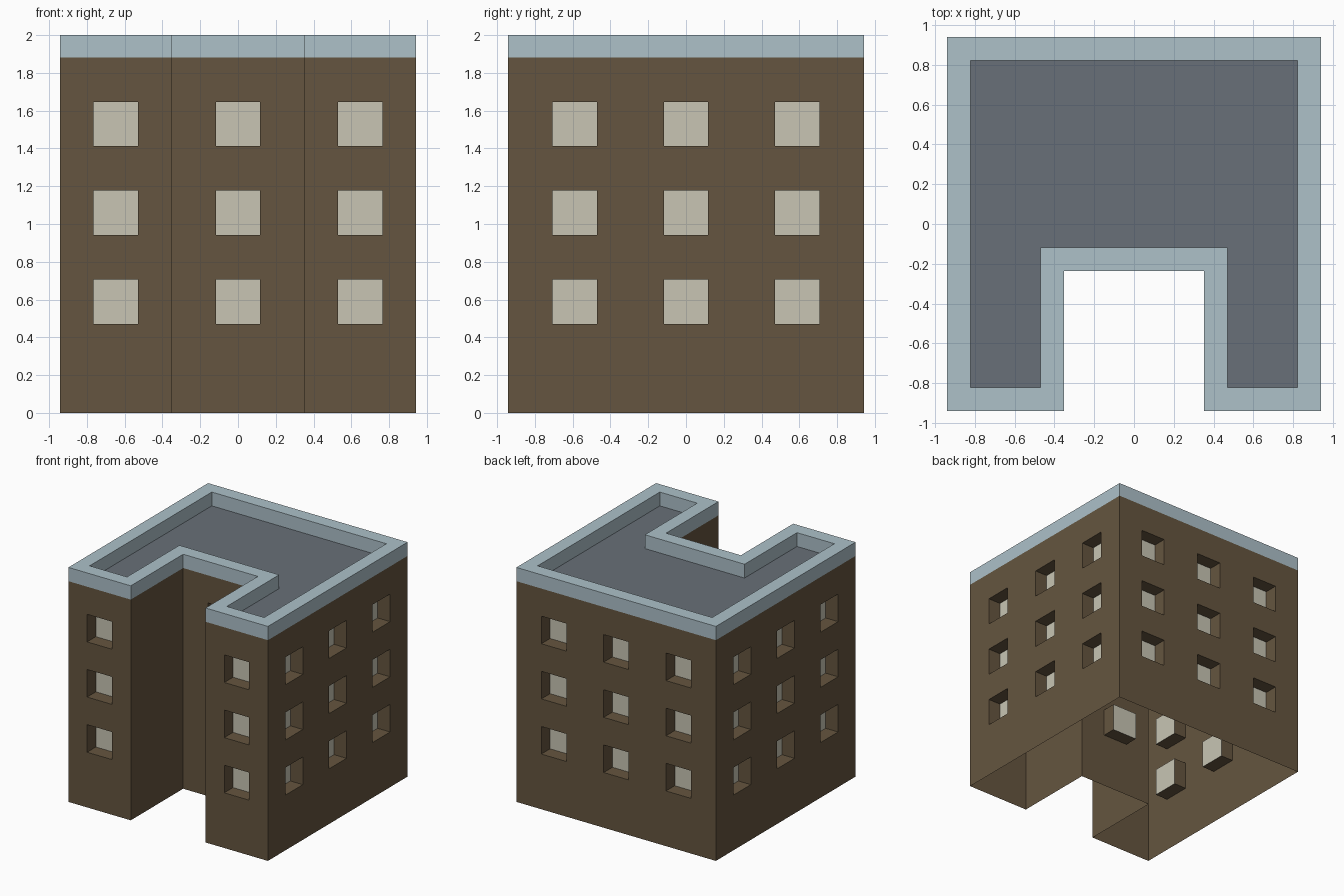
import bpy, bmesh
from mathutils import Vector

if "Cube" in bpy.data.objects:
    bpy.data.objects.remove(bpy.data.objects["Cube"])

U = 2 / 17                      # building module: 16 wide, 17 high
WALL_TOP, TOP, DEPTH = 16, 17, 1


def material(name, rgb):
    m = bpy.data.materials.new(name)
    m.diffuse_color = (*rgb, 1)
    m.use_nodes = True
    m.node_tree.nodes["Principled BSDF"].inputs["Base Color"].default_value = m.diffuse_color
    return m


def make(name, faces, mat):
    """Object from a list of polygons given in module units."""
    bm = bmesh.new()
    for pts in faces:
        bm.faces.new([bm.verts.new(Vector(p) * U) for p in pts])
    bmesh.ops.remove_doubles(bm, verts=bm.verts, dist=1e-4)
    me = bpy.data.meshes.new(name)
    bm.to_mesh(me)
    bm.free()
    me.materials.append(mat)
    ob = bpy.data.objects.new(name, me)
    bpy.context.collection.objects.link(ob)


brown = material("brown wall", (0.130, 0.091, 0.050))
cream = material("cream window", (0.578, 0.558, 0.456))
pale = material("pale blue parapet", (0.418, 0.533, 0.584))
grey = material("grey roof", (0.138, 0.162, 0.188))

# U-shaped footprint, counter-clockwise, and the inner edge of the parapet
outer = [(-8, -8), (-3, -8), (-3, -2), (3, -2), (3, -8), (8, -8), (8, 8), (-8, 8)]
inner = [(-7, -7), (-4, -7), (-4, -1), (4, -1), (4, -7), (7, -7), (7, 7), (-7, 7)]
# Window starts along each wall, every window 2 x 2 modules
wide = [2, 7, 12]
columns = [[1.5], [], [2], [], [1.5], wide, wide, []]
columns[7] = wide
floors = [4, 8, 12]

walls, panes = [], []
for i, a in enumerate(outer):
    a = Vector((*a, 0))
    b = Vector((*outer[(i + 1) % 8], 0))
    d = (b - a).normalized()
    n = d.cross(Vector((0, 0, 1)))

    def P(u, z, k=0):
        return a + d * u + Vector((0, 0, z)) - n * k

    us = sorted({0, (b - a).length} | {u + e for u in columns[i] for e in (0, 2)})
    zs = sorted({0, WALL_TOP} | {z + e for z in floors for e in (0, 2)})
    for u0, u1 in zip(us, us[1:]):
        for z0, z1 in zip(zs, zs[1:]):
            ring = [(u0, z0), (u1, z0), (u1, z1), (u0, z1)]
            if u0 in columns[i] and z0 in floors:
                # recessed window: pane plus four reveals
                panes.append([P(*c, DEPTH) for c in ring])
                for p, q in zip(ring, ring[1:] + ring[:1]):
                    walls.append([P(*p), P(*q), P(*q, DEPTH), P(*p, DEPTH)])
            else:
                walls.append([P(*c) for c in ring])

# Parapet band: outer side, top and inner side
band = []
for i in range(8):
    j = (i + 1) % 8
    a, b, c, e = outer[i], outer[j], inner[j], inner[i]
    band.append([(*a, WALL_TOP), (*b, WALL_TOP), (*b, TOP), (*a, TOP)])
    band.append([(*a, TOP), (*b, TOP), (*c, TOP), (*e, TOP)])
    band.append([(*c, WALL_TOP), (*e, WALL_TOP), (*e, TOP), (*c, TOP)])

make("walls", walls, brown)
make("window_panes", panes, cream)
make("parapet", band, pale)
make("roof", [[(*p, WALL_TOP) for p in inner]], grey)
